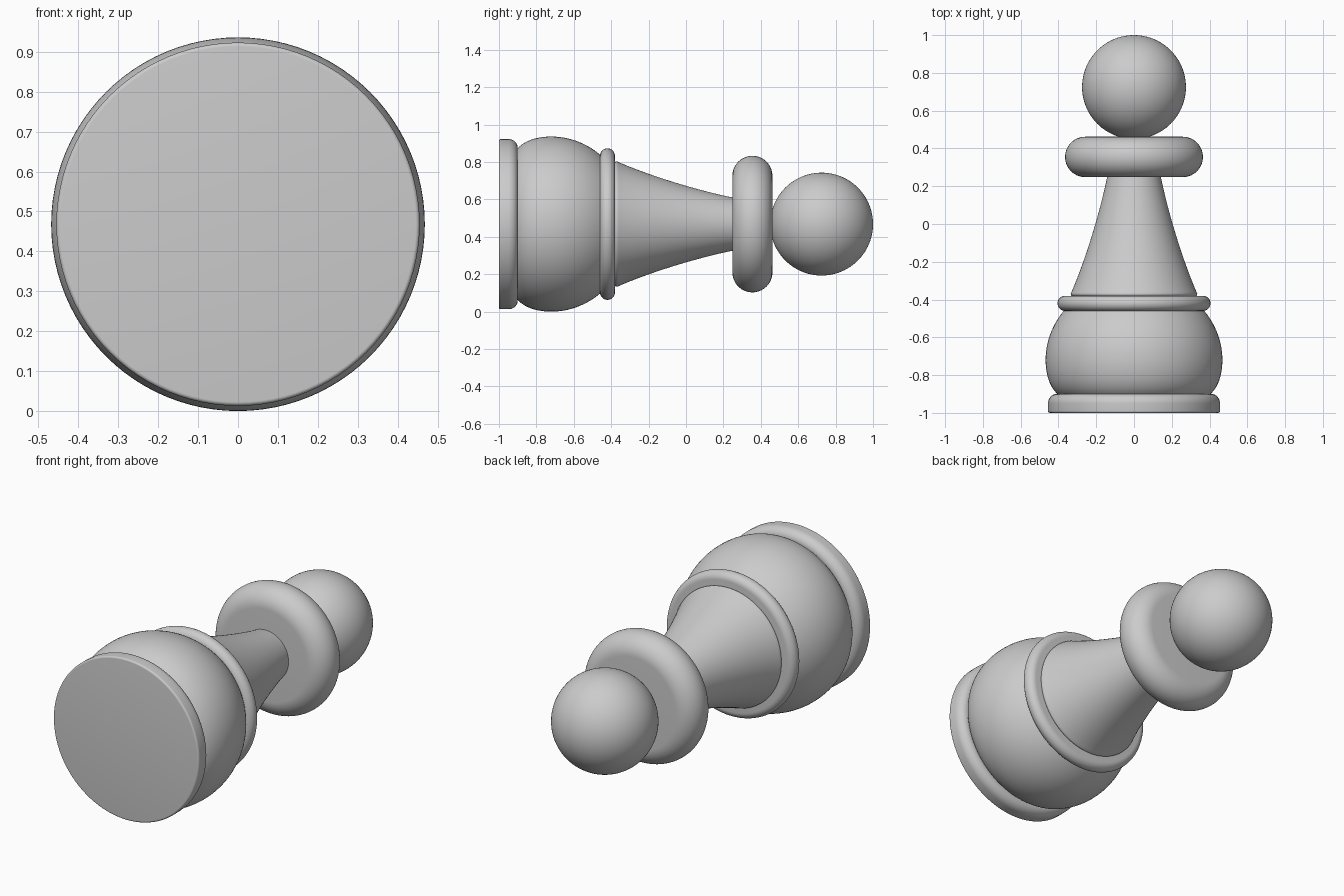
import bpy, bmesh, math
from mathutils import Vector
from mathutils.geometry import interpolate_bezier

cube = bpy.data.objects.get("Cube")
if cube:
    bpy.data.objects.remove(cube, do_unlink=True)

AXIS_Z = 0.468
SEGMENTS = 96

grey = bpy.data.materials.new("plain grey")
grey.use_nodes = True
grey.diffuse_color = (0.6, 0.6, 0.6, 1)
grey.node_tree.nodes["Principled BSDF"].inputs["Base Color"].default_value = (0.6, 0.6, 0.6, 1)


def bezier(a, b, c, d, n=14):
    """Points (y, radius) along one curve."""
    pts = interpolate_bezier(*[Vector((*p, 0)) for p in (a, b, c, d)], n)
    return [(p.x, p.y) for p in pts]


def arc(y, r, ry, rr, start, end, n=16):
    """Elliptic arc; zero degrees points along +y, ninety points outward."""
    angles = [math.radians(start + (end - start) * i / n) for i in range(n + 1)]
    return [(y + ry * math.cos(a), r + rr * math.sin(a)) for a in angles]


def lathe(name, profile):
    """Turn a (y, radius) profile about the lying axis, with closed ends."""
    profile = [(profile[0][0], 0)] + profile + [(profile[-1][0], 0)]
    bm = bmesh.new()
    verts = [bm.verts.new((r, y, 0)) for y, r in profile]
    edges = [bm.edges.new(pair) for pair in zip(verts, verts[1:])]
    bmesh.ops.spin(bm, geom=verts + edges, cent=(0, 0, 0), axis=(0, 1, 0),
                   angle=math.tau, steps=SEGMENTS, use_duplicate=False)
    bmesh.ops.remove_doubles(bm, verts=bm.verts, dist=0.0001)
    bmesh.ops.recalc_face_normals(bm, faces=bm.faces)
    mesh = bpy.data.meshes.new(name)
    bm.to_mesh(mesh)
    bm.free()
    mesh.materials.append(grey)
    obj = bpy.data.objects.new(name, mesh)
    obj.location.z = AXIS_Z
    bpy.context.collection.objects.link(obj)
    bpy.ops.object.select_all(action="DESELECT")
    obj.select_set(True)
    bpy.context.view_layer.objects.active = obj
    bpy.ops.object.shade_smooth_by_angle(angle=math.radians(35))
    return obj


# Foot disc with a softly rounded rim
lathe("base_disc", arc(-0.99, 0.445, 0.01, 0.01, 180, 90, 6)
      + arc(-0.95, 0.41, 0.05, 0.045, 90, 0))

# Bulging lower body
lathe("body", bezier((-0.9, 0.405), (-0.86, 0.45), (-0.79, 0.468), (-0.72, 0.468))
      + bezier((-0.72, 0.468), (-0.62, 0.468), (-0.53, 0.43), (-0.46, 0.372))[1:])

# Thin ring between body and neck
lathe("lower_ring", arc(-0.42, 0.365, 0.04, 0.04, 180, 0))

# Tapering neck with a rounded lower lip
lathe("neck", arc(-0.37, 0.323, 0.012, 0.012, 180, 70, 6)
      + bezier((-0.355, 0.329), (-0.2, 0.262), (0.05, 0.182), (0.26, 0.14), 24))

# Thick collar
lathe("collar", arc(0.355, 0.258, 0.107, 0.107, 180, 0, 28))

# Round head
lathe("head", arc(0.725, 0, 0.275, 0.275, 180, 0, 48))
